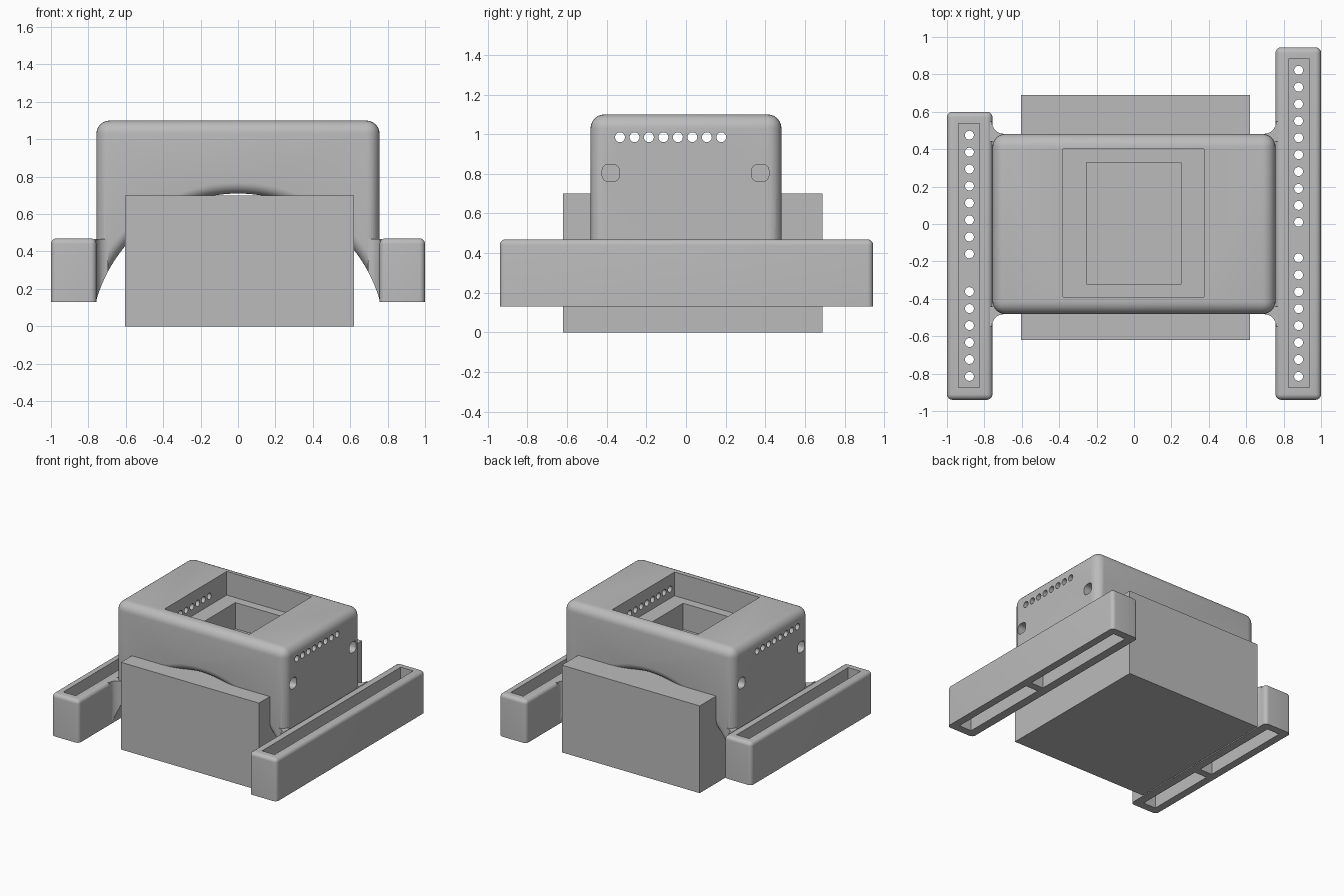
import bpy, bmesh, math
from mathutils import Matrix

if "Cube" in bpy.data.objects:
    bpy.data.objects.remove(bpy.data.objects["Cube"])

grey = bpy.data.materials.new("plain grey")
grey.diffuse_color = (0.5, 0.5, 0.5, 1)
grey.use_nodes = True
grey.node_tree.nodes["Principled BSDF"].inputs["Base Color"].default_value = grey.diffuse_color


def finish(name, bm):
    """Turn a bmesh into a named object with the shared material."""
    bmesh.ops.recalc_face_normals(bm, faces=bm.faces)
    me = bpy.data.meshes.new(name)
    bm.to_mesh(me)
    bm.free()
    me.materials.append(grey)
    ob = bpy.data.objects.new(name, me)
    bpy.context.collection.objects.link(ob)
    return ob


def add_box(bm, x0, x1, y0, y1, z0, z1):
    m = Matrix.Translation(((x0 + x1) / 2, (y0 + y1) / 2, (z0 + z1) / 2))
    m = m @ Matrix.Diagonal((x1 - x0, y1 - y0, z1 - z0, 1))
    return bmesh.ops.create_cube(bm, size=1, matrix=m)["verts"]


def box(name, *dims, bevel=0.0):
    """Box, optionally rounded on every edge but the bottom ones."""
    bm = bmesh.new()
    add_box(bm, *dims)
    if bevel:
        low = dims[4] + 1e-4
        edges = [e for e in bm.edges if max(v.co.z for v in e.verts) > low]
        bmesh.ops.bevel(bm, geom=edges, offset=bevel, segments=6,
                        profile=0.5, affect='EDGES')
    return finish(name, bm)


def rods(name, centres, radius, length, axis, sides=20):
    """A row of cylinders along x or z."""
    bm = bmesh.new()
    rot = Matrix.Rotation(math.pi / 2, 4, 'Y') if axis == 'X' else Matrix()
    for c in centres:
        bmesh.ops.create_cone(bm, cap_ends=True, segments=sides, radius1=radius,
                              radius2=radius, depth=length,
                              matrix=Matrix.Translation(c) @ rot)
    return finish(name, bm)


def lathe_y(name, profile, cz, n=128):
    """Solid turned about a y-parallel axis; profile is (radius, y)."""
    bm = bmesh.new()
    rings = [[bm.verts.new((r * math.cos(2 * math.pi * i / n), y,
                            cz + r * math.sin(2 * math.pi * i / n)))
              for i in range(n)] for r, y in profile]
    for a, b in zip(rings, rings[1:]):
        for i in range(n):
            j = (i + 1) % n
            bm.faces.new((a[i], a[j], b[j], b[i]))
    bm.faces.new(rings[0])
    bm.faces.new(rings[-1])
    return finish(name, bm)


def cut(ob, cutter, remove=True):
    mod = ob.modifiers.new("cut", 'BOOLEAN')
    mod.operation, mod.solver, mod.object = 'DIFFERENCE', 'EXACT', cutter
    bpy.context.view_layer.objects.active = ob
    bpy.ops.object.modifier_apply(modifier=mod.name)
    if remove:
        bpy.data.objects.remove(cutter)


def smooth(ob):
    bpy.ops.object.select_all(action='DESELECT')
    ob.select_set(True)
    bpy.context.view_layer.objects.active = ob
    bpy.ops.object.shade_smooth_by_angle(angle=math.radians(30))


# Central block under the arch
box("core_block", -0.605, 0.62, -0.62, 0.69, 0, 0.7)

# Arched housing with rounded edges
housing = box("housing", -0.757, 0.757, -0.482, 0.482, 0.13, 1.1, bevel=0.07)
R, CZ, F = 0.788, -0.078, 0.06
flare = [(R + F * (1 - math.cos(t)), 0.482 - F + F * math.sin(t))
         for t in [math.pi / 2 * k / 8 for k in range(9)]]
half = flare + [(R + F, 0.6)]
cut(housing, lathe_y("arch_cutter", [(r, -y) for r, y in half[::-1]] + half, CZ))

# Stepped opening in the roof
cut(housing, box("tray_cutter", -0.38, 0.375, -0.39, 0.4, 0.91, 1.3))
cut(housing, box("well_cutter", -0.255, 0.25, -0.32, 0.33, 0.5, 1.0))

# Row of vents through the side walls
cut(housing, rods("vent_cutter", [(0, -0.333 + 0.073 * i, 0.985) for i in range(8)],
                  0.025, 2, 'X'))

# Rounded sockets on both sides
bm = bmesh.new()
for sx in (-1, 1):
    for y in (-0.38, 0.375):
        add_box(bm, sx * 0.76 - 0.1, sx * 0.76 + 0.1,
                y - 0.043, y + 0.043, 0.762, 0.848)
along = [e for e in bm.edges
         if abs(e.verts[0].co.x - e.verts[1].co.x) > 0.1]
bmesh.ops.bevel(bm, geom=along, offset=0.03, segments=4, profile=0.5, affect='EDGES')
cut(housing, finish("socket_cutter", bm))
smooth(housing)


# Side rails: slots above and below a perforated shelf
def rail(side, sx, y_end, y_gap, holes):
    xs = sorted((sx * 0.757, sx * 1.0))
    slot = sorted((sx * 0.827, sx * 0.938))
    ob = box(side + "_rail", *xs, -0.94, y_end, 0.13, 0.47, bevel=0.03)
    y0, y1 = -0.875, y_end - 0.062
    cut(ob, box("slot_cutter", *slot, y0, y1, 0.35, 0.6))
    bm = bmesh.new()
    add_box(bm, *slot, y0, y_gap - 0.03, 0.0, 0.25)
    add_box(bm, *slot, y_gap + 0.03, y1, 0.0, 0.25)
    cut(ob, finish("under_slot_cutter", bm))
    cut(ob, rods("hole_cutter", [(sx * 0.88, y, 0.3) for y in holes],
                 0.024, 0.3, 'Z'))
    smooth(ob)


rail("left", -1, 0.6, -0.26,
     [0.475 - 0.0907 * i for i in range(8)] + [-0.815 + 0.0907 * i for i in range(6)])
rail("right", 1, 0.945, -0.085,
     [0.822 - 0.0903 * i for i in range(10)] + [-0.815 + 0.0905 * i for i in range(8)])

# Concave fillets joining the housing to the rails
arch = lathe_y("fillet_cutter", [(R, -0.8), (R, 0.8)], CZ)
for sx, side in ((-1, "left"), (1, "right")):
    for sy, end in ((-1, "front"), (1, "back")):
        r, cx, cy = 0.065, 0.695, 0.547
        pts = [(0.77, cy), (0.77, 0.44), (cx, 0.44)]
        pts += [(cx + r * math.sin(t), cy - r * math.cos(t))
                for t in [math.pi / 2 * k / 8 for k in range(9)]]
        bm = bmesh.new()
        face = bm.faces.new([bm.verts.new((sx * x, sy * y, 0.13)) for x, y in pts])
        up = bmesh.ops.extrude_face_region(bm, geom=[face])["geom"]
        bmesh.ops.translate(bm, vec=(0, 0, 0.338),
                            verts=[v for v in up if isinstance(v, bmesh.types.BMVert)])
        fillet = finish(f"{side}_{end}_fillet", bm)
        cut(fillet, arch, remove=False)
        smooth(fillet)
bpy.data.objects.remove(arch)
